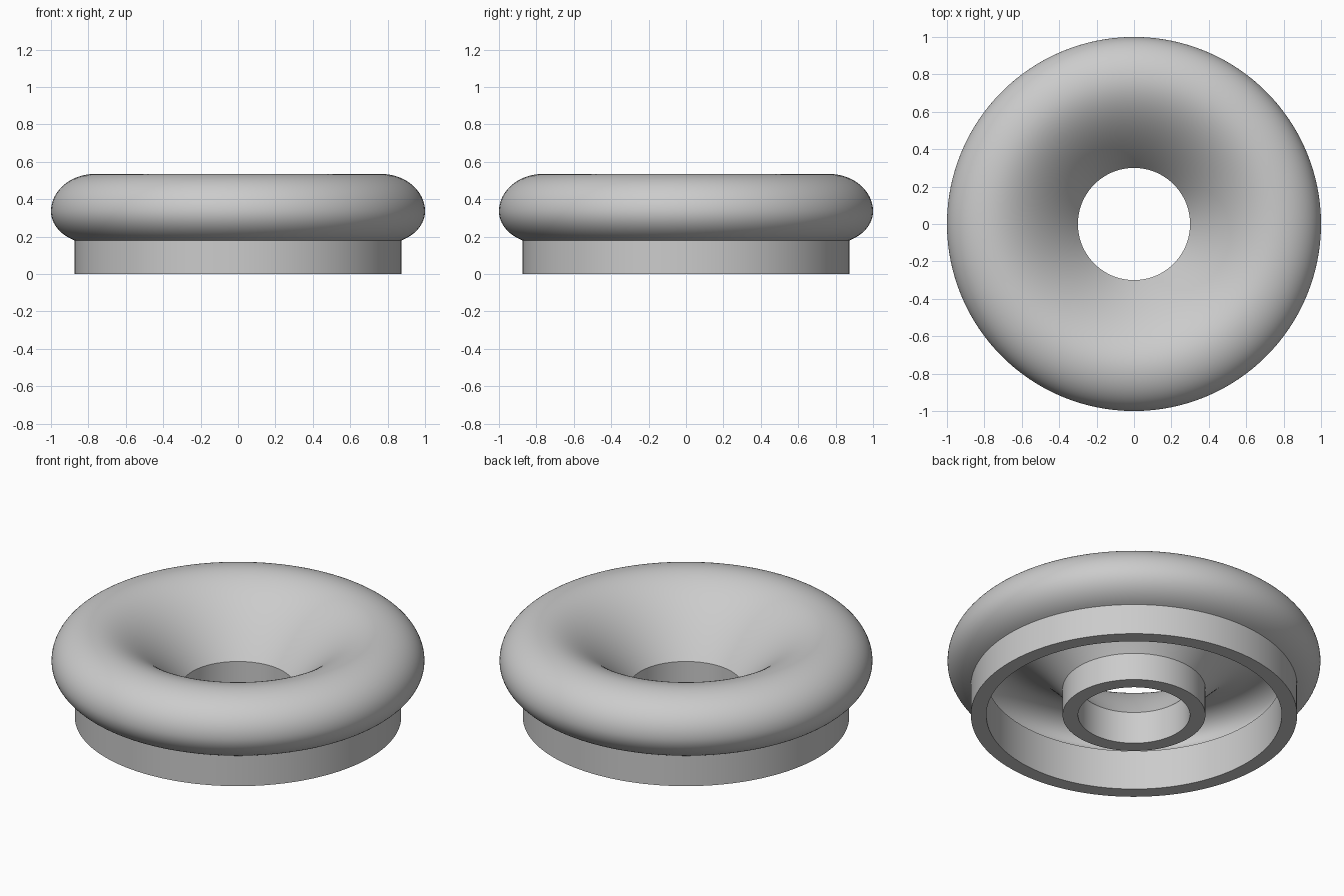
import bpy, bmesh, math
from mathutils import Vector

if "Cube" in bpy.data.objects:
    bpy.data.objects.remove(bpy.data.objects["Cube"])

WALL = 0.083
SEGMENTS = 128

# Outer profile (radius, height): hole wall, funnel, rounded rim, skirt
profile = [Vector((0.30, 0.0)), Vector((0.30, 0.19))]
p0, p1, p2 = Vector((0.30, 0.19)), Vector((0.56, 0.535)), Vector((0.765, 0.535))
for i in range(1, 25):
    t = i / 24
    profile.append(p0 * (1 - t) ** 2 + p1 * 2 * t * (1 - t) + p2 * t * t)
end = -math.acos((0.875 - 0.765) / 0.235)
for i in range(1, 41):
    a = math.pi / 2 + (end - math.pi / 2) * i / 40
    height = 0.20 if a > 0 else 0.175
    profile.append(Vector((0.765 + 0.235 * math.cos(a), 0.335 + height * math.sin(a))))
profile.append(Vector((0.875, 0.0)))


def inward(a, b):
    d = (b - a).normalized()
    return Vector((d.y, -d.x))


# Inner profile: mitred offset of the outer one by the wall thickness
inner = []
for i, p in enumerate(profile):
    n1 = inward(profile[max(i - 1, 0)], profile[max(i, 1)])
    last = len(profile) - 1
    n2 = inward(profile[min(i, last - 1)], profile[min(i + 1, last)])
    inner.append(p + (n1 + n2) * (WALL / (1 + n1.dot(n2))))
loop = profile + inner[::-1]

# Revolve the closed section into a hollow ring
bm = bmesh.new()
rings = []
for s in range(SEGMENTS):
    a = 2 * math.pi * s / SEGMENTS
    rings.append([bm.verts.new((p.x * math.cos(a), p.x * math.sin(a), p.y)) for p in loop])
for s in range(SEGMENTS):
    r1, r2 = rings[s], rings[(s + 1) % SEGMENTS]
    for k in range(len(loop)):
        m = (k + 1) % len(loop)
        bm.faces.new((r1[k], r2[k], r2[m], r1[m]))
bmesh.ops.recalc_face_normals(bm, faces=bm.faces)
mesh = bpy.data.meshes.new("hollow_ring")
bm.to_mesh(mesh)
bm.free()

ring = bpy.data.objects.new("hollow_ring", mesh)
bpy.context.collection.objects.link(ring)
grey = bpy.data.materials.new("light_grey")
grey.diffuse_color = (0.6, 0.6, 0.6, 1)
grey.use_nodes = True
grey.node_tree.nodes["Principled BSDF"].inputs["Base Color"].default_value = grey.diffuse_color
mesh.materials.append(grey)

bpy.context.view_layer.objects.active = ring
ring.select_set(True)
bpy.ops.object.shade_smooth_by_angle(angle=math.radians(30))
